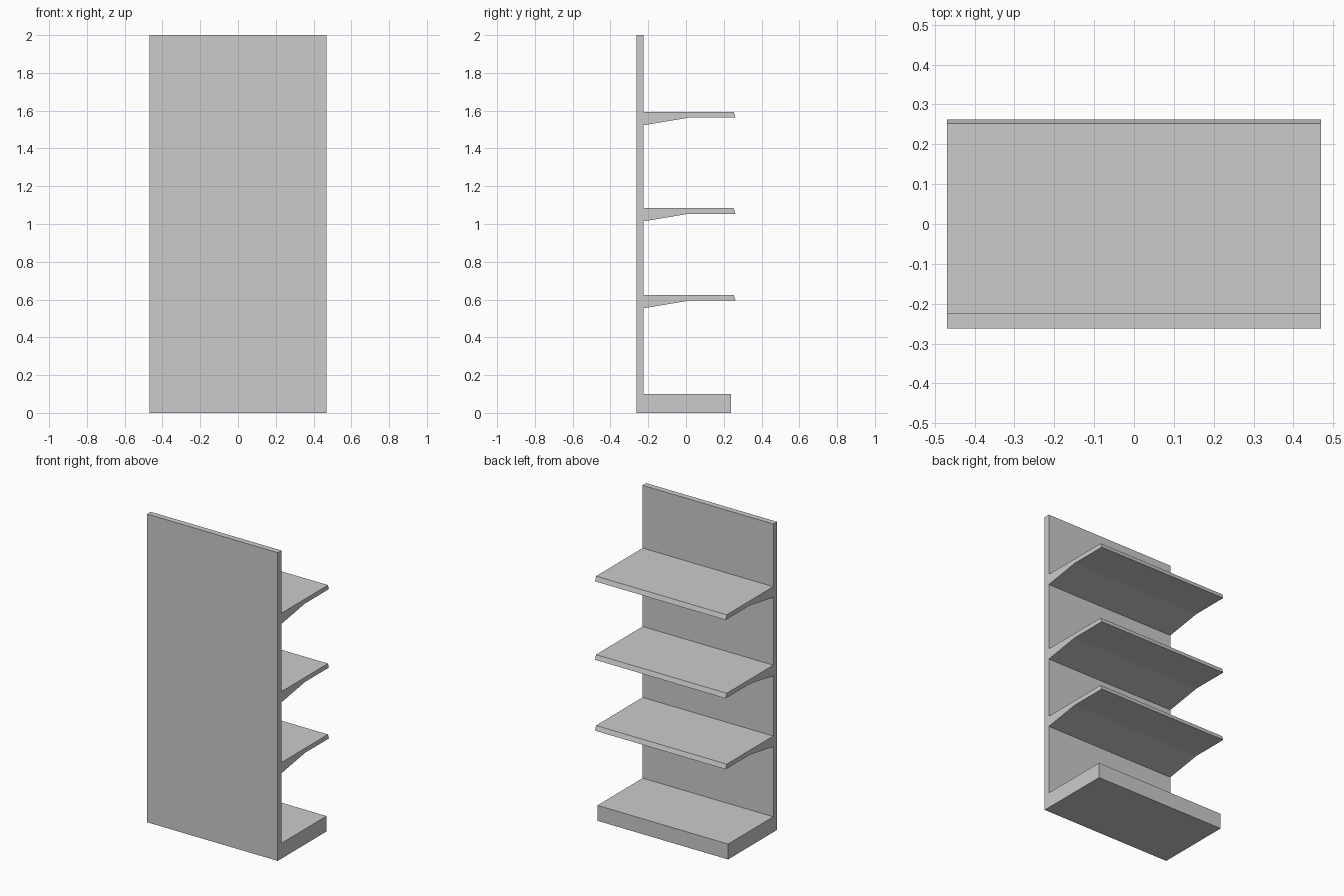
import bpy
import bmesh

if "Cube" in bpy.data.objects:
    bpy.data.objects.remove(bpy.data.objects["Cube"])

HALF_W = 0.469    # half width along x
BACK = -0.2625    # rear of the panel
WALL = -0.225     # front of the panel, where shelves attach


def extrude_profile(name, points):
    """Extrude a closed (y, z) profile across the full width."""
    bm = bmesh.new()
    face = bm.faces.new([bm.verts.new((-HALF_W, y, z)) for y, z in points])
    geom = bmesh.ops.extrude_face_region(bm, geom=[face])["geom"]
    moved = [v for v in geom if isinstance(v, bmesh.types.BMVert)]
    bmesh.ops.translate(bm, verts=moved, vec=(2 * HALF_W, 0, 0))
    bmesh.ops.recalc_face_normals(bm, faces=bm.faces)
    mesh = bpy.data.meshes.new(name)
    bm.to_mesh(mesh)
    bm.free()
    obj = bpy.data.objects.new(name, mesh)
    bpy.context.collection.objects.link(obj)
    return obj


# Upright panel
extrude_profile("back_panel", [(BACK, 0), (WALL, 0), (WALL, 2), (BACK, 2)])

# Thick bottom shelf resting on the floor
extrude_profile("base_shelf", [(WALL, 0), (0.238, 0), (0.238, 0.1), (WALL, 0.1)])

# Shelves with tapered undersides and slanted front lips
for i, top in enumerate((0.624, 1.084, 1.593), start=1):
    extrude_profile(f"shelf_{i}", [
        (WALL, top), (WALL, top - 0.07), (0.015, top - 0.03),
        (0.2625, top - 0.03), (0.2525, top)])
